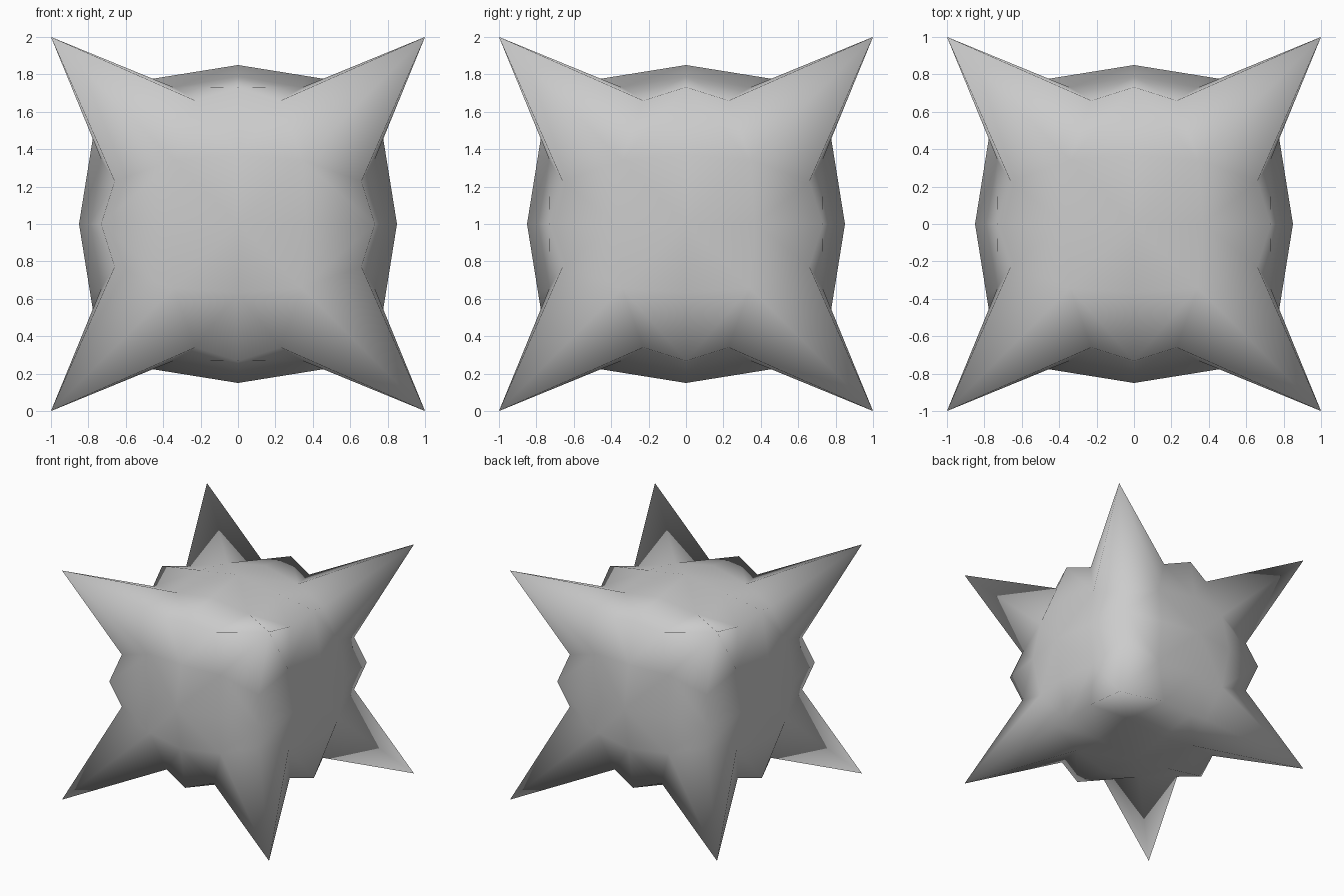
import bpy, bmesh
from itertools import product

if "Cube" in bpy.data.objects:
    bpy.data.objects.remove(bpy.data.objects["Cube"])

# Key points of one quarter of the top face (other quarters by mirroring)
POINTS = {
    "centre": (0, 0, 0.85),
    "axis_x": (0.366, 0, 0.791),
    "axis_y": (0, 0.366, 0.791),
    "mid_x": (0.732, 0, 0.732),
    "mid_y": (0, 0.732, 0.732),
    "dip_x": (0.66, 0.228, 0.66),
    "dip_y": (0.228, 0.66, 0.66),
    "inner": (0.342, 0.342, 0.73),
    "spike": (1, 1, 1),
}
TRIS = [
    ("centre", "axis_x", "inner"), ("centre", "inner", "axis_y"),
    ("axis_y", "inner", "mid_y"), ("mid_y", "inner", "dip_y"),
    ("axis_x", "dip_x", "inner"), ("axis_x", "mid_x", "dip_x"),
    ("inner", "dip_x", "spike"), ("inner", "spike", "dip_y"),
]

# Repeat the quarter over six faces by mirroring and cycling the axes
bm = bmesh.new()
for turn in range(3):
    for signs in product((1, -1), repeat=3):
        flip = signs[0] * signs[1] * signs[2] < 0
        for tri in TRIS:
            verts = []
            for name in tri:
                p = [c * s for c, s in zip(POINTS[name], signs)]
                p = p[turn:] + p[:turn]
                verts.append(bm.verts.new((p[0], p[1], p[2] + 1)))
            bm.faces.new(verts[::-1] if flip else verts)
bmesh.ops.remove_doubles(bm, verts=bm.verts[:], dist=0.001)
bmesh.ops.recalc_face_normals(bm, faces=bm.faces[:])
for f in bm.faces:
    f.smooth = True

mesh = bpy.data.meshes.new("spiked_body")
bm.to_mesh(mesh)
bm.free()
body = bpy.data.objects.new("spiked_body", mesh)
bpy.context.collection.objects.link(body)
